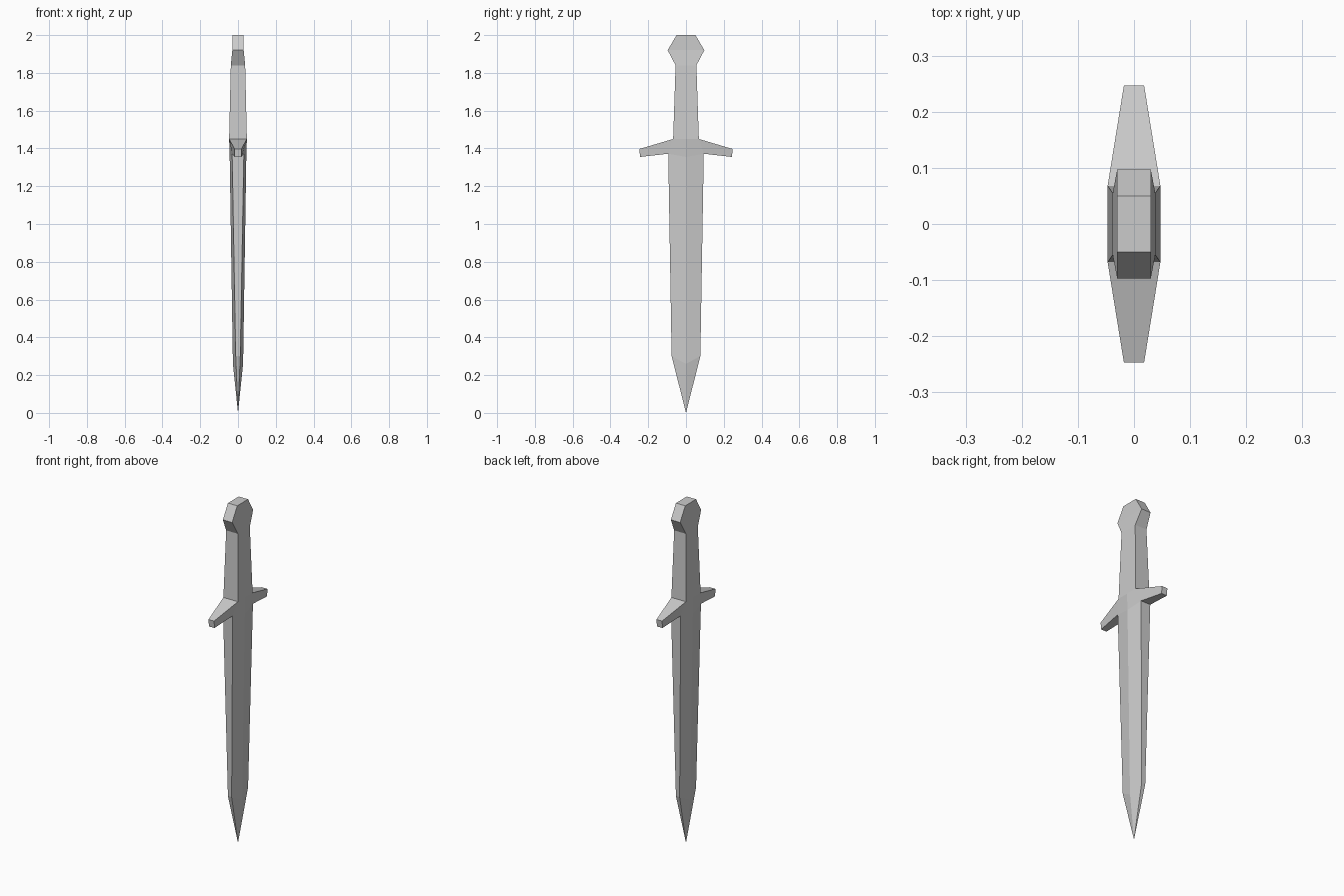
import bpy, bmesh

if "Cube" in bpy.data.objects:
    bpy.data.objects.remove(bpy.data.objects["Cube"])

# Cross-sections, top to bottom: z at edge, z at middle, half width y, edge half depth x, middle half depth x
sections = [
    (2.00, 2.00, 0.05, 0.03, 0.03),      # pommel top
    (1.92, 1.92, 0.097, 0.03, 0.03),     # pommel widest
    (1.84, 1.84, 0.055, 0.038, 0.038),   # pommel neck
    (1.45, 1.45, 0.068, 0.047, 0.047),   # grip bottom / guard top
    (1.372, 1.355, 0.094, 0.031, 0.044), # guard bottom / blade root
    (0.30, 0.26, 0.076, 0.012, 0.027),   # blade shoulder
]
GUARD = 3  # the guard arms grow between sections 3 and 4

bm = bmesh.new()


def ring(ze, zm, y, xe, xm):
    pts = [(xe, -y, ze), (xm, 0, zm), (xe, y, ze),
           (-xe, y, ze), (-xm, 0, zm), (-xe, -y, ze)]
    return [bm.verts.new(p) for p in pts]


rings = [ring(*s) for s in sections]
bm.faces.new(rings[0])

# Pommel, grip and blade as one loft
for r, (a, b) in enumerate(zip(rings, rings[1:])):
    for i in range(6):
        j = (i + 1) % 6
        quad = [a[i], a[j], b[j], b[i]]
        if r == GUARD and i in (2, 5):
            # Guard arm: tapered loft out to a small end face
            s = 1 if i == 2 else -1
            tip = [bm.verts.new(p) for p in (
                (s * 0.018, s * 0.247, 1.397), (-s * 0.018, s * 0.247, 1.397),
                (-s * 0.018, s * 0.243, 1.355), (s * 0.018, s * 0.243, 1.355))]
            for k in range(4):
                m = (k + 1) % 4
                bm.faces.new([quad[k], quad[m], tip[m], tip[k]])
            bm.faces.new(tip)
        else:
            bm.faces.new(quad)

# Blade point
point = bm.verts.new((0, 0, 0))
for i in range(6):
    bm.faces.new([rings[-1][i], rings[-1][(i + 1) % 6], point])

bmesh.ops.recalc_face_normals(bm, faces=bm.faces)
mesh = bpy.data.meshes.new("dagger")
bm.to_mesh(mesh)
bm.free()
bpy.context.collection.objects.link(bpy.data.objects.new("dagger", mesh))
